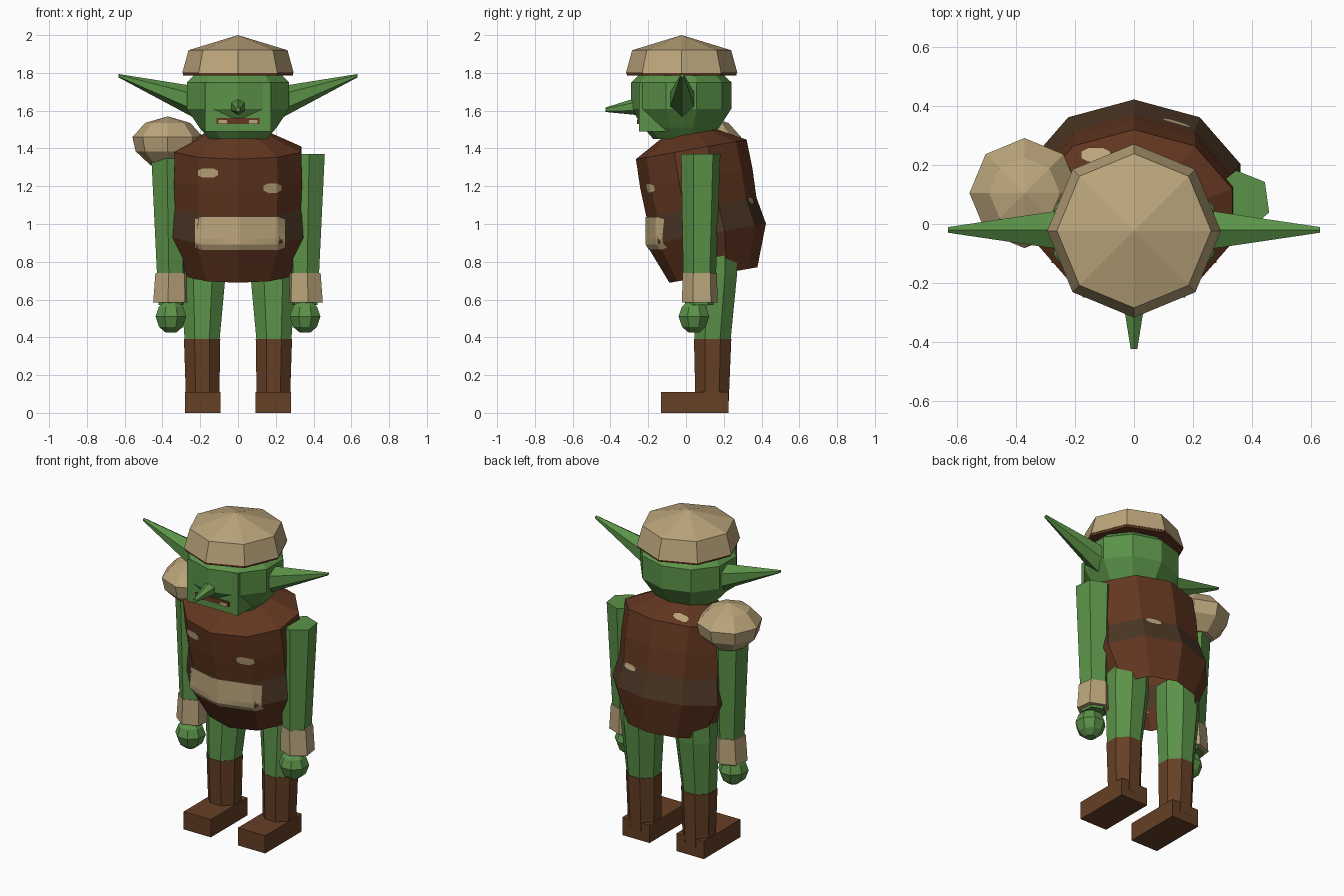
import bpy, bmesh
from math import sin, cos, tau, radians
from mathutils import Matrix, Vector
from mathutils.bvhtree import BVHTree

cube = bpy.data.objects.get("Cube")
if cube:
    bpy.data.objects.remove(cube, do_unlink=True)


def material(name, rgb):
    m = bpy.data.materials.new(name)
    m.use_nodes = True
    colour = (*rgb, 1)
    m.diffuse_color = colour
    m.node_tree.nodes["Principled BSDF"].inputs["Base Color"].default_value = colour
    return m


SKIN = material("green skin", (0.105, 0.29, 0.065))
TAN = material("tan cloth", (0.5, 0.38, 0.2))
LEATHER = material("red brown leather", (0.125, 0.038, 0.015))
BOOT = material("boot brown", (0.13, 0.05, 0.019))
BELT = material("dark belt", (0.07, 0.037, 0.018))


def finish(name, bm, mats):
    mesh = bpy.data.meshes.new(name)
    bm.to_mesh(mesh)
    bm.free()
    for m in mats:
        mesh.materials.append(m)
    obj = bpy.data.objects.new(name, mesh)
    bpy.context.collection.objects.link(obj)
    return obj


def loft(name, rings, sides, mats, phase=0, matrix=Matrix(), bands=None, cap_start=True):
    """Skin rings of (x, y, height, x radius, y radius); bands picks a material per band."""
    bm = bmesh.new()
    loops = []
    for x, y, z, rx, ry in rings:
        angles = [radians(phase) + tau * i / sides for i in range(sides)]
        loops.append([bm.verts.new(matrix @ Vector((x + rx * cos(a), y + ry * sin(a), z)))
                      for a in angles])
    for b, (low, high) in enumerate(zip(loops, loops[1:])):
        for i in range(sides):
            j = (i + 1) % sides
            f = bm.faces.new((low[i], low[j], high[j], high[i]))
            f.material_index = bands[b] if bands else 0
    if cap_start:
        bm.faces.new(loops[0][::-1])
    bm.faces.new(loops[-1])
    bmesh.ops.remove_doubles(bm, verts=bm.verts, dist=0.0005)
    bmesh.ops.recalc_face_normals(bm, faces=bm.faces)
    return finish(name, bm, mats)


def turned(name, profile, sides, mats, at=(0, 0), squash=1, **kw):
    """Loft round a vertical axis from (height, radius) pairs."""
    return loft(name, [(*at, z, r, r * squash) for z, r in profile], sides, mats, **kw)


def box(name, low, high, mat):
    bm = bmesh.new()
    bmesh.ops.create_cube(bm, size=1)
    low, high = Vector(low), Vector(high)
    for v in bm.verts:
        v.co = (low + high) / 2 + v.co * (high - low)
    return finish(name, bm, [mat])


# Torso: a leaning, ten-sided tunic with a dark belt, open below
lean = Matrix.Translation((0, 0.145, 0.73)) @ Matrix.Rotation(radians(10), 4, 'X')
torso = turned("torso", [(0, 0.28), (0.22, 0.38), (0.365, 0.35), (0.52, 0.357),
                         (0.675, 0.352), (0.756, 0.18)], 10, [LEATHER, BELT],
               squash=0.845, phase=90, matrix=lean, bands=[0, 1, 0, 0, 0], cap_start=False)
tree = BVHTree.FromPolygons([v.co.copy() for v in torso.data.vertices],
                            [p.vertices[:] for p in torso.data.polygons])


def patch(name, centre, u, v, ray, half_u, half_v, cols=4, rows=2, trim=0.5):
    """Lay a thin cloth patch on the torso by projecting a small grid."""
    bm = bmesh.new()
    u, v, ray = Vector(u), Vector(v), Vector(ray)
    grid = []
    for i in range(cols + 1):
        s = 2 * i / cols - 1
        h = half_v * (trim if abs(s) == 1 else 1)
        column = []
        for j in range(rows + 1):
            p = Vector(centre) + u * s * half_u + v * (2 * j / rows - 1) * h
            hit, normal, _, _ = tree.ray_cast(p - ray * 3, ray)
            column.append(bm.verts.new((hit or p) - ray * 0.007))
        grid.append(column)
    for a, b in zip(grid, grid[1:]):
        for j in range(rows):
            bm.faces.new((a[j], b[j], b[j + 1], a[j + 1]))
    bm.normal_update()
    for f in bm.faces:
        if f.normal.dot(ray) > 0:
            f.normal_flip()
    return finish(name, bm, [TAN])


X, Y, Z = (1, 0, 0), (0, 1, 0), (0, 0, 1)
patch("belt_plate", (0.01, 0, 0.95), X, Z, Y, 0.238, 0.088, cols=12, rows=6, trim=0.85)
patch("chest_patch_right", (-0.16, 0, 1.27), X, Z, Y, 0.053, 0.025)
patch("chest_patch_left", (0.182, 0, 1.19), X, Z, Y, 0.047, 0.025)
patch("back_patch", (0.145, 0, 1.125), X, Z, (0, -1, 0), 0.047, 0.018)
patch("shoulder_patch", (-0.13, 0.235, 0), X, Y, (0, 0, -1), 0.05, 0.025)

# Head with a flat face block
turned("neck", [(1.38, 0.13), (1.5, 0.13)], 10, [SKIN], at=(0, 0), phase=90)
turned("head", [(1.45, 0.16), (1.51, 0.215), (1.61, 0.285), (1.75, 0.285), (1.81, 0.22)],
       10, [SKIN], at=(0, -0.025), squash=0.93, phase=90)
box("face_block", (-0.175, -0.25, 1.49), (0.175, -0.06, 1.75), SKIN)
box("mouth", (-0.115, -0.256, 1.53), (0.115, -0.248, 1.562), LEATHER)
for side, label in ((1, "left"), (-1, "right")):
    x = side * 0.08
    box(f"tooth_{label}", (x - 0.022, -0.259, 1.53), (x + 0.022, -0.25, 1.55), TAN)

# Nose points forward
loft("nose", [(0, 1.625, 0.24, 0.047, 0.05), (0, 1.605, 0.425, 0.013, 0.012)], 6, [SKIN],
     phase=30, matrix=Matrix.Rotation(radians(90), 4, 'X'))

# Cap with a dark rim
turned("cap_rim", [(1.787, 0.29), (1.803, 0.292)], 8, [LEATHER], at=(0, -0.023))
turned("cap", [(1.8, 0.295), (1.92, 0.262), (2.0, 0)], 8, [TAN], at=(0, -0.023))

# Single shoulder pad on the right side
turned("shoulder_pad", [(1.31, 0.09), (1.385, 0.17), (1.46, 0.187), (1.535, 0.12), (1.57, 0)],
       8, [TAN], at=(-0.372, 0.105))

# Paired parts
for side, label in ((1, "left"), (-1, "right")):
    flip = Matrix.Diagonal((side, 1, 1, 1))

    # Ear: a long cone sweeping outwards and up
    loft(f"{label}_ear", [(-1.635, -0.02, 0.2, 0.09, 0.085), (-1.785, -0.02, 0.632, 0.009, 0.011)],
         6, [SKIN], matrix=flip @ Matrix.Rotation(radians(90), 4, 'Y'))

    # Arm, cuff and fist
    loft(f"{label}_arm", [(0.355, 0.07, 0.57, 0.07, 0.075), (0.355, 0.072, 0.74, 0.08, 0.088),
                          (0.362, 0.078, 1.37, 0.105, 0.105)], 6, [SKIN], phase=38, matrix=flip)
    loft(f"{label}_cuff", [(0.358, 0.073, 0.585, 0.098, 0.095), (0.354, 0.073, 0.74, 0.09, 0.092)],
         6, [TAN], phase=38, matrix=flip)
    turned(f"{label}_fist", [(0.425, 0.03), (0.455, 0.068), (0.51, 0.088), (0.56, 0.07),
                             (0.59, 0.04)], 8, [SKIN], at=(0.355, 0.042), phase=22.5, matrix=flip)

    # Leg, boot shaft and foot
    loft(f"{label}_leg", [(0.19, 0.14, 0.385, 0.1, 0.104), (0.187, 0.16, 0.72, 0.13, 0.118),
                          (0.185, 0.16, 0.88, 0.13, 0.12)], 8, [SKIN], phase=22.5, matrix=flip)
    loft(f"{label}_boot", [(0.187, 0.138, 0.05, 0.095, 0.095), (0.19, 0.141, 0.39, 0.104, 0.107)],
         8, [BOOT], phase=22.5, matrix=flip)
    xs = sorted((side * 0.093, side * 0.28))
    box(f"{label}_foot", (xs[0], -0.133, 0), (xs[1], 0.225, 0.11), BOOT)
